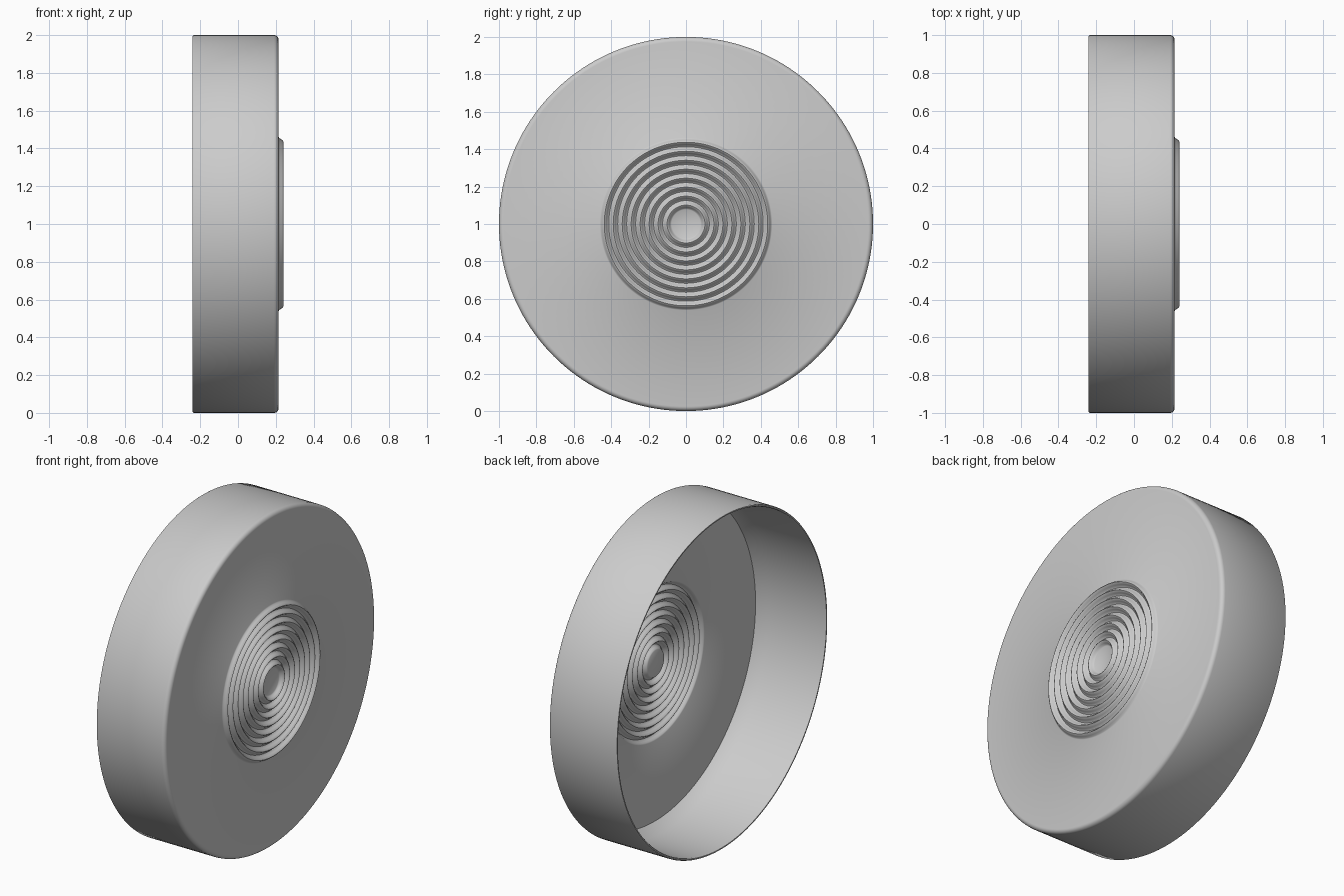
import bpy, bmesh, math

if "Cube" in bpy.data.objects:
    bpy.data.objects.remove(bpy.data.objects["Cube"])

SEG = 160
AXIS_Z = 1.0
FACE, PEAK, WALL = 0.215, 0.24, 0.015
RINGS, PITCH, R_FIRST = 8, 0.048, 0.101


def ripples(offset):
    """Concentric ridges from the centre outward, as (x, radius)."""
    pts = [(FACE - offset, 0.0), (FACE - offset, R_FIRST - PITCH / 2)]
    for i in range(RINGS):
        for k in range(1, 9):
            r = R_FIRST + (i - 0.5 + k / 8) * PITCH
            h = (1 - math.cos(2 * math.pi * k / 8)) / 2
            pts.append((FACE - offset + (PEAK - FACE) * h, r))
    return pts


# outer skin: ripples, flat face, rounded corner, side wall
profile = ripples(0)
for k in range(7):
    a = math.pi / 2 * k / 6
    profile.append((FACE - 0.025 + 0.025 * math.cos(a), 0.975 + 0.025 * math.sin(a)))

# thin rounded rim
profile += [(-0.234, 1.0), (-0.24, 0.996), (-0.24, 0.989), (-0.234, 0.985)]

# inner skin: wall, sloped corner band, flat face, ripples
profile += [(0.13, 0.985), (FACE - WALL, 0.945)]
profile += reversed(ripples(WALL))

# revolve about the x axis
bm = bmesh.new()
verts = [bm.verts.new((x, 0, AXIS_Z + r)) for x, r in profile]
edges = [bm.edges.new(p) for p in zip(verts, verts[1:])]
bmesh.ops.spin(bm, geom=verts + edges, cent=(0, 0, AXIS_Z), axis=(1, 0, 0),
               angle=2 * math.pi, steps=SEG, use_merge=True)
bmesh.ops.remove_doubles(bm, verts=bm.verts, dist=1e-5)
bmesh.ops.recalc_face_normals(bm, faces=bm.faces)
mesh = bpy.data.meshes.new("ribbed_lid")
bm.to_mesh(mesh)
bm.free()
lid = bpy.data.objects.new("ribbed_lid", mesh)
bpy.context.collection.objects.link(lid)

bpy.context.view_layer.objects.active = lid
lid.select_set(True)
bpy.ops.object.shade_smooth_by_angle(angle=math.radians(50))
